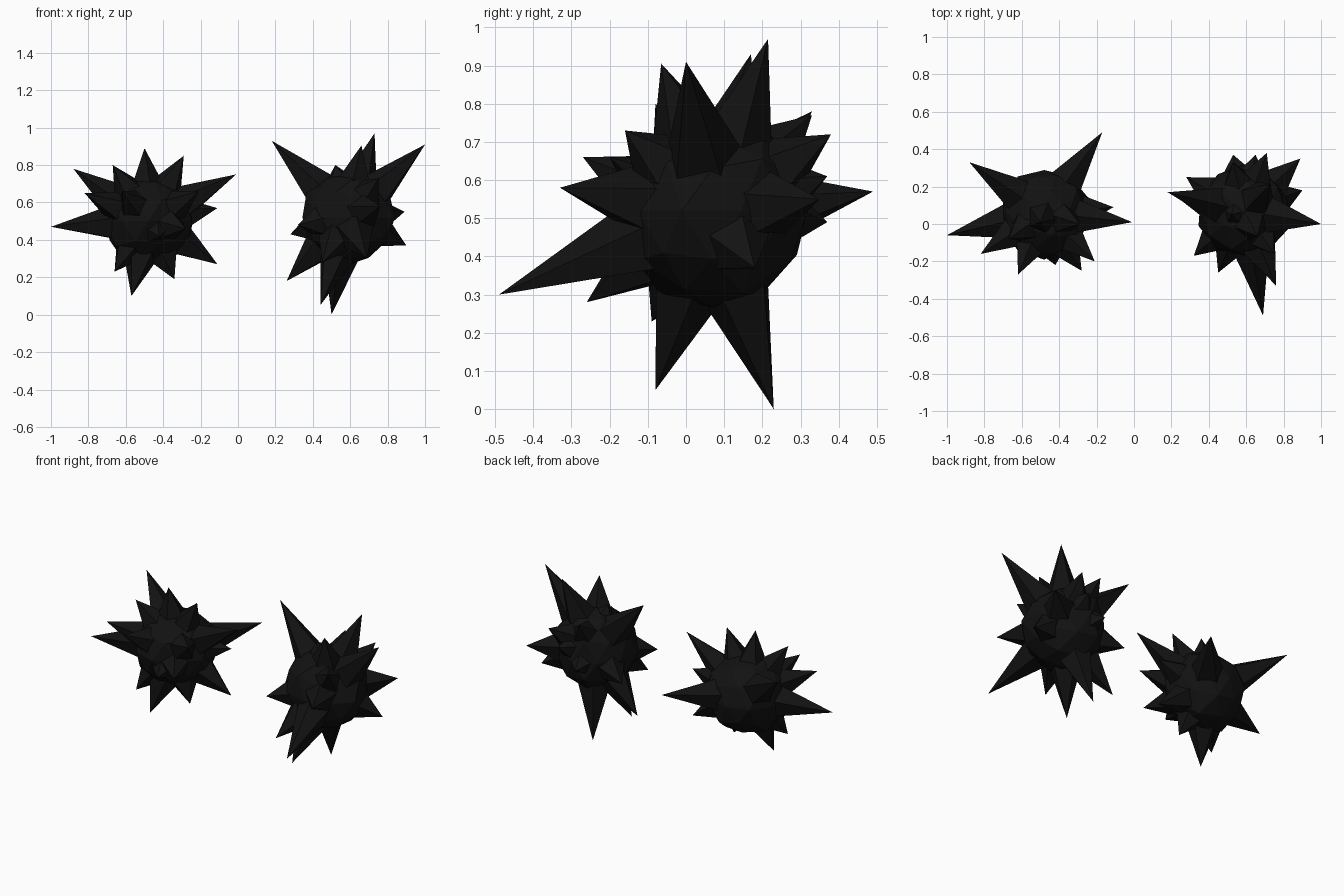
import bpy, bmesh, random
from mathutils import Vector, Matrix

random.seed(4)
black = bpy.data.materials.new("black")
black.diffuse_color = (0.006, 0.006, 0.006, 1)


def spiky_ball(name, center, radius, tips):
    c = Vector(center)
    bm = bmesh.new()
    # lumpy faceted core
    bmesh.ops.create_icosphere(bm, subdivisions=2, radius=radius, matrix=Matrix.Translation(c))
    for v in bm.verts:
        v.co = c + (v.co - c) * random.uniform(0.94, 1.06)
    # one pyramid spike per tip, rooted inside the core
    for tip in tips:
        d = Vector(tip) - c
        root = radius * 0.68
        length = d.length - root
        turn = d.to_track_quat('Z', 'Y').to_matrix().to_4x4()
        place = Matrix.Translation(c + d.normalized() * (root + length / 2))
        bmesh.ops.create_cone(bm, cap_ends=True, segments=5, radius1=radius * 0.45,
                              radius2=0, depth=length, matrix=place @ turn)
    mesh = bpy.data.meshes.new(name)
    bm.to_mesh(mesh)
    bm.free()
    mesh.materials.append(black)
    ob = bpy.data.objects.new(name, mesh)
    bpy.context.collection.objects.link(ob)


# left ball
spiky_ball("left_spiky_ball", (-0.48, 0.06, 0.5), 0.24, [
    (-1.0, -0.06, 0.47), (-0.88, 0.33, 0.78), (-0.17, 0.49, 0.57),
    (-0.01, 0.01, 0.75), (-0.11, 0.09, 0.27), (-0.82, -0.16, 0.65),
    (-0.57, -0.08, 0.10), (-0.50, 0.01, 0.89), (-0.67, -0.08, 0.80),
    (-0.29, 0.0, 0.85), (-0.34, 0.0, 0.19), (-0.66, -0.09, 0.23),
    (-0.62, -0.27, 0.66), (-0.28, -0.25, 0.46), (-0.21, -0.20, 0.66),
    (-0.42, -0.22, 0.42), (-0.11, 0.09, 0.57)])

# right ball
spiky_ball("right_spiky_ball", (0.59, 0.07, 0.52), 0.25, [
    (0.18, 0.17, 0.93), (1.0, 0.0, 0.91), (0.73, 0.215, 0.97),
    (0.69, -0.49, 0.30), (0.50, 0.23, 0.0), (0.44, -0.08, 0.05),
    (0.66, -0.065, 0.905), (0.89, 0.35, 0.55), (0.90, 0.18, 0.37),
    (0.45, -0.26, 0.28), (0.26, 0.12, 0.18), (0.76, -0.33, 0.58),
    (0.75, -0.16, 0.73), (0.71, 0.38, 0.72), (0.28, 0.25, 0.43),
    (0.65, 0.37, 0.61), (0.53, 0.33, 0.77), (0.52, 0.05, 0.80),
    (0.32, -0.17, 0.48), (0.53, 0.37, 0.49)])
